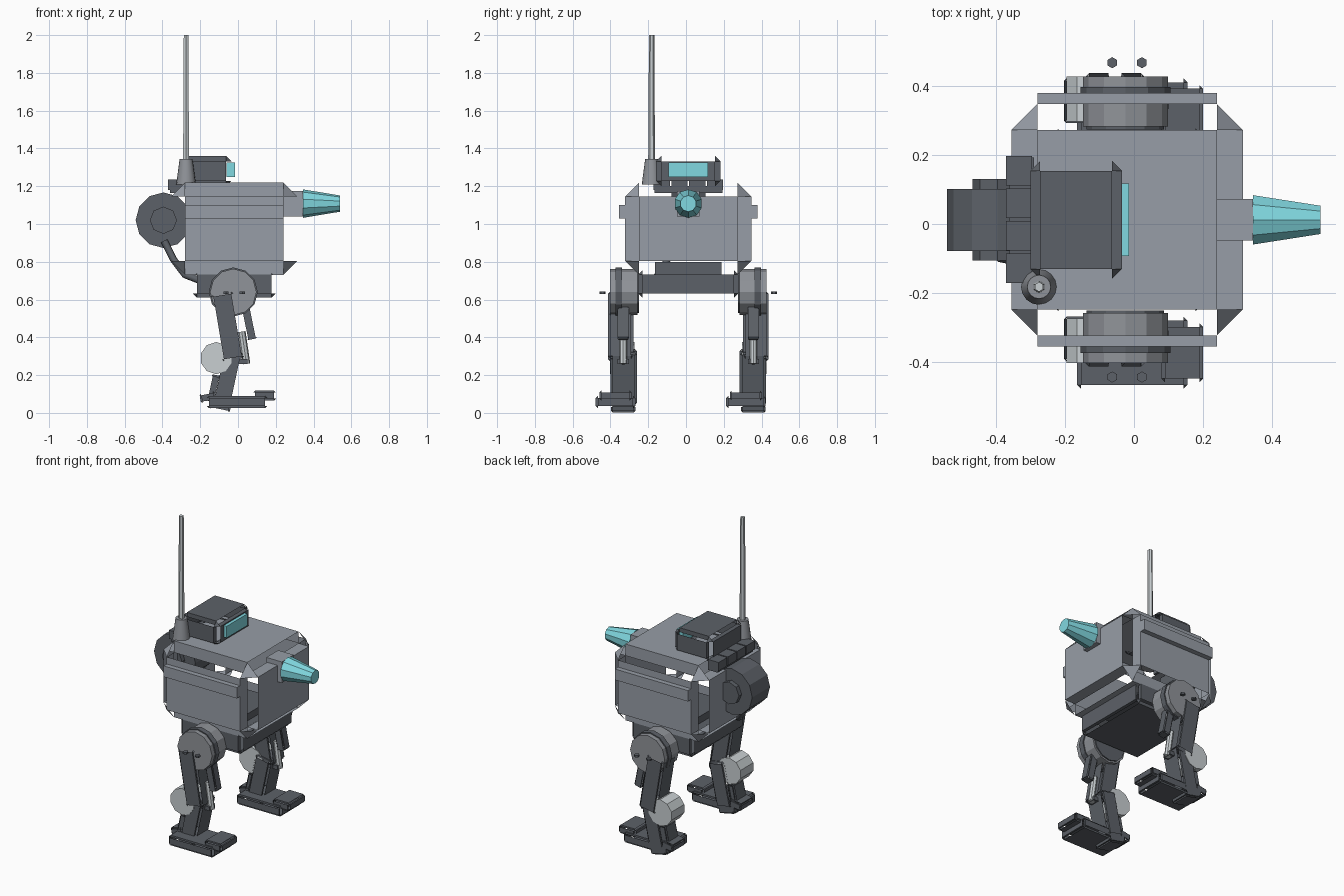
import bpy, bmesh, math
from mathutils import Vector, Matrix

cube = bpy.data.objects.get("Cube")
if cube:
    bpy.data.objects.remove(cube, do_unlink=True)


def material(name, rgb):
    m = bpy.data.materials.new(name)
    m.use_nodes = True
    m.diffuse_color = (*rgb, 1)
    bsdf = next(n for n in m.node_tree.nodes if n.type == 'BSDF_PRINCIPLED')
    bsdf.inputs["Base Color"].default_value = (*rgb, 1)
    return m


ARMOUR = material("armour grey", (0.31, 0.34, 0.385))
DARK = material("dark steel", (0.108, 0.12, 0.138))
METAL = material("mid steel", (0.28, 0.295, 0.32))
LIGHT = material("pale steel", (0.58, 0.62, 0.64))
GLASS = material("teal glass", (0.22, 0.69, 0.75))
MID = 0.012  # the y of the machine's centre plane


def finish(name, bm, mat, fix_normals=True):
    if fix_normals:
        bmesh.ops.recalc_face_normals(bm, faces=bm.faces[:])
    me = bpy.data.meshes.new(name)
    bm.to_mesh(me)
    bm.free()
    me.materials.append(mat)
    ob = bpy.data.objects.new(name, me)
    bpy.context.collection.objects.link(ob)
    return ob


def box(name, x, y, z, mat):
    bm = bmesh.new()
    bmesh.ops.create_cube(bm, size=1)
    for v in bm.verts:
        v.co = [a[0] + (a[1] - a[0]) * (c + 0.5) for a, c in zip((x, y, z), v.co)]
    return finish(name, bm, mat)


def shell(name, x, y, z, cut, mat, tilt=0):
    """Six plates with corner triangles; each edge has one inset ledge and one open side."""
    centre = Vector([(a[0] + a[1]) / 2 for a in (x, y, z)])
    half = Vector([(a[1] - a[0]) / 2 for a in (x, y, z)])
    inner = half - Vector((cut, cut, cut))
    turn = Matrix.Translation(centre) @ Matrix.Rotation(tilt, 4, 'Y')
    bm = bmesh.new()

    def face(points, outward):
        f = bm.faces.new([bm.verts.new(turn @ Vector(p)) for p in points])
        f.normal_update()
        if f.normal.dot(turn.to_3x3() @ Vector(outward)) < 0:
            f.normal_flip()

    def quad(axis, level, u_range, v_range):
        u, v = (axis + 1) % 3, (axis + 2) % 3
        points = []
        for i, j in ((0, 0), (1, 0), (1, 1), (0, 1)):
            p = [0, 0, 0]
            p[axis], p[u], p[v] = level, u_range[i], v_range[j]
            points.append(p)
        outward = [0, 0, 0]
        outward[axis] = level
        face(points, outward)

    for axis in range(3):
        u, v = (axis + 1) % 3, (axis + 2) % 3
        along = (-inner[v], inner[v])
        for s in (-1, 1):
            quad(axis, s * half[axis], (-inner[u], inner[u]), along)
            for t in (-1, 1):
                quad(axis, s * inner[axis], (t * inner[u], t * half[u]), along)
    for s in (-1, 1):
        for t in (-1, 1):
            for w in (-1, 1):
                face([(s * half.x, t * inner.y, w * inner.z),
                      (s * inner.x, t * half.y, w * inner.z),
                      (s * inner.x, t * inner.y, w * half.z)], (s, t, w))
    return finish(name, bm, mat, False)


def rod(name, a, b, r1, r2, sides, mat):
    a, b = Vector(a), Vector(b)
    d = b - a
    bm = bmesh.new()
    m = Matrix.Translation((a + b) / 2) @ d.to_track_quat('Z', 'Y').to_matrix().to_4x4()
    bmesh.ops.create_cone(bm, cap_ends=True, segments=sides, radius1=r1,
                          radius2=r2, depth=d.length, matrix=m)
    return finish(name, bm, mat)


def limb(name, top, bottom, width, y, cut, mat):
    """A tilted box between two (x, z) points."""
    dx, dz = top[0] - bottom[0], top[1] - bottom[1]
    cx, cz = (top[0] + bottom[0]) / 2, (top[1] + bottom[1]) / 2
    h = math.hypot(dx, dz) / 2
    return shell(name, (cx - width / 2, cx + width / 2), y, (cz - h, cz + h),
                 cut, mat, math.atan2(dx, dz))


# Hull and side belts
shell("hull", (-0.355, 0.315), (MID - 0.335, MID + 0.335), (0.73, 1.22), 0.075, ARMOUR)
for side, s in (("right", -1), ("left", 1)):
    ys = sorted((MID + s * 0.335, MID + s * 0.367))
    box(side + "_belt", (-0.28, 0.24), ys, (1.03, 1.10), ARMOUR)

# Cabin on the roof
shell("cabin", (-0.30, -0.035), (MID - 0.17, MID + 0.17), (1.20, 1.36), 0.028, DARK)
box("visor", (-0.06, -0.015), (MID - 0.105, MID + 0.105), (1.25, 1.325), GLASS)

# Vent rack behind the cabin
box("vent_rack", (-0.36, -0.29), (MID - 0.18, MID + 0.18), (1.165, 1.20), DARK)
for i in range(4):
    y = MID - 0.14 + i * 0.094
    box("vent_rib", (-0.37, -0.295), (y - 0.043, y + 0.043), (1.18, 1.235), DARK)

# Antenna
base = rod("antenna_base", (-0.275, -0.182, 1.21), (-0.275, -0.182, 1.345), 0.052, 0.034, 16, METAL)
for p in base.data.polygons:
    p.use_smooth = len(p.vertices) == 4
rod("antenna_rod", (-0.275, -0.182, 1.34), (-0.275, -0.182, 2.0), 0.018, 0.014, 6, LIGHT)

# Nose gun
box("gun_mount", (0.235, 0.345), (MID - 0.06, MID + 0.06), (1.04, 1.175), ARMOUR)
rod("gun_cone", (0.345, MID, 1.108), (0.54, MID, 1.108), 0.075, 0.043, 10, GLASS)

# Rear drum and its hose
rod("drum", (-0.395, MID - 0.09, 1.02), (-0.395, MID + 0.09, 1.02), 0.147, 0.147, 12, DARK)
rod("drum_hub", (-0.395, MID - 0.118, 1.02), (-0.395, MID + 0.118, 1.02), 0.072, 0.072, 8, DARK)
curve = bpy.data.curves.new("hose", 'CURVE')
curve.dimensions = '3D'
curve.bevel_depth = 0.02
curve.bevel_resolution = 1
curve.use_fill_caps = True
spline = curve.splines.new('POLY')
path = [(-0.39, -0.09, 0.91), (-0.34, -0.10, 0.81), (-0.28, -0.14, 0.73), (-0.20, -0.19, 0.70)]
spline.points.add(len(path) - 1)
for p, co in zip(spline.points, path):
    p.co = (*co, 1)
curve.materials.append(DARK)
bpy.context.collection.objects.link(bpy.data.objects.new("hose", curve))

# Pelvis and neck
shell("pelvis", (-0.24, 0.20), (MID - 0.265, MID + 0.265), (0.61, 0.755), 0.022, DARK)
box("neck", (-0.17, 0.13), (MID - 0.175, MID + 0.175), (0.72, 0.80), DARK)

# Legs
for side, s in (("right", -1), ("left", 1)):
    def span(a, b):
        return sorted((MID + s * a, MID + s * b))

    def axle(name, x, z, a, b, r, sides, mat):
        rod(side + name, (x, MID + s * a, z), (x, MID + s * b, z), r, r, sides, mat)

    axle("_hip_disc", -0.025, 0.64, 0.27, 0.415, 0.123, 12, METAL)
    axle("_hip_rim", -0.025, 0.64, 0.262, 0.28, 0.112, 12, DARK)
    axle("_hip_band", -0.025, 0.64, 0.35, 0.385, 0.13, 12, DARK)
    limb(side + "_thigh", (-0.085, 0.635), (-0.025, 0.28), 0.12, span(0.29, 0.425), 0.012, DARK)
    axle("_knee_wheel", -0.115, 0.29, 0.285, 0.415, 0.085, 10, LIGHT)
    limb(side + "_shin", (-0.025, 0.33), (-0.085, 0.05), 0.11, span(0.272, 0.412), 0.012, DARK)
    limb(side + "_ankle", (-0.115, 0.20), (-0.145, 0.06), 0.05, span(0.29, 0.40), 0.008, DARK)
    limb(side + "_piston_case", (0.04, 0.56), (0.075, 0.39), 0.052, span(0.315, 0.375), 0.006, DARK)
    yp = MID + s * 0.345
    rod(side + "_piston_rod", (0.02, yp, 0.43), (0.045, yp, 0.26), 0.02, 0.02, 8, LIGHT)
    box(side + "_piston_foot", (-0.02, 0.05), span(0.315, 0.375), (0.26, 0.285), DARK)
    for x in (-0.063, 0.023):
        yb = MID + s * 0.455
        rod(side + "_bolt", (x, yb, 0.63), (x, yb, 0.642), 0.016, 0.016, 6, DARK)

    # Feet are both offset the same way
    yf = MID + s * 0.345 - 0.04
    shell(side + "_foot", (-0.165, 0.155), (yf - 0.105, yf + 0.105), (0.025, 0.09), 0.012, DARK)
    shell(side + "_toe", (0.08, 0.2), (yf - 0.085, yf + 0.085), (0.065, 0.118), 0.01, DARK)
    limb(side + "_heel", (-0.20, 0.075), (-0.12, 0.09), 0.05, span(0.28, 0.41), 0.008, DARK)
    limb(side + "_sole", (-0.15, 0.045), (-0.04, 0.022), 0.042, span(0.28, 0.41), 0.008, DARK)
